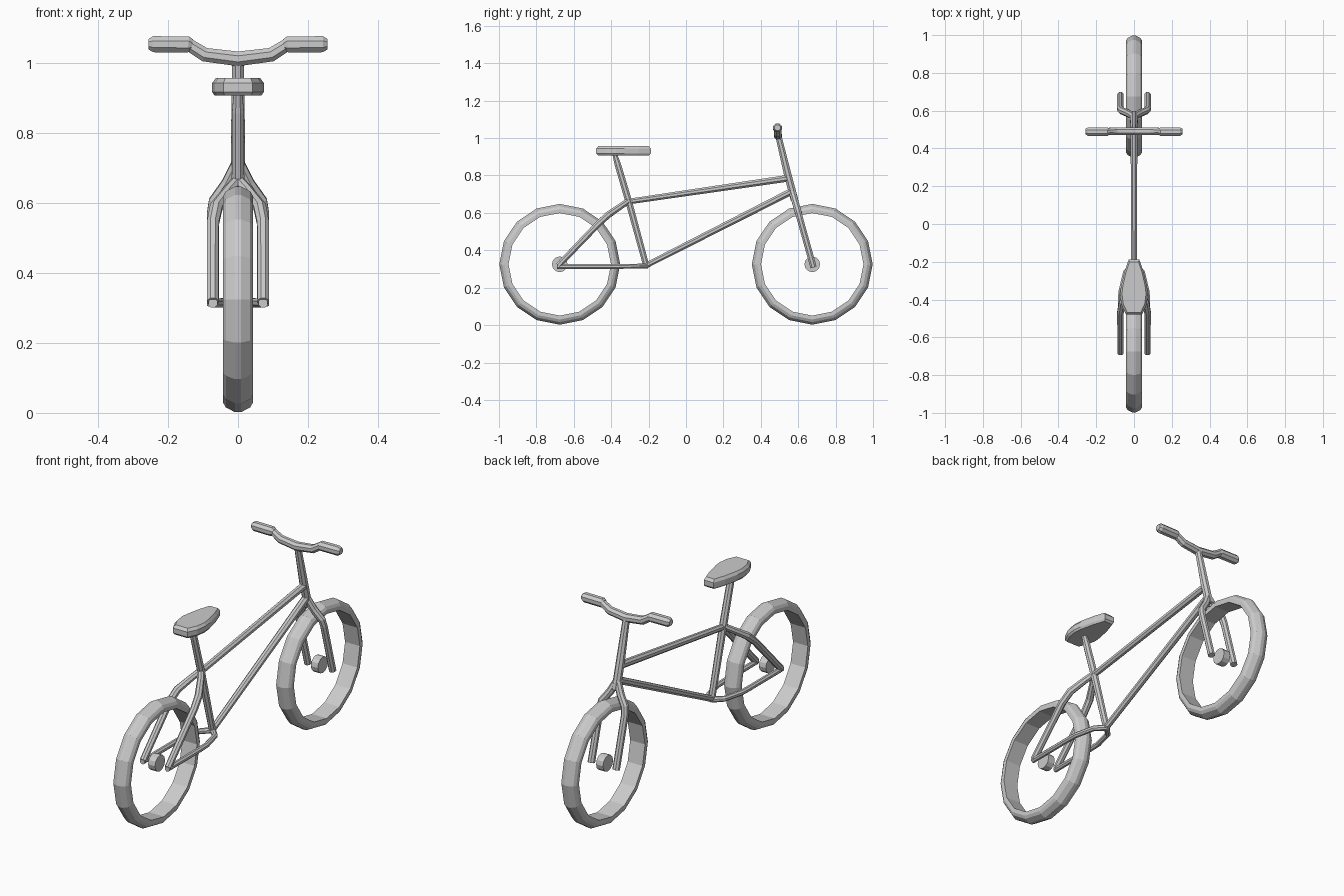
import bpy, bmesh, math
from mathutils import Vector

if "Cube" in bpy.data.objects:
    bpy.data.objects.remove(bpy.data.objects["Cube"])


def finish(name, bm):
    bmesh.ops.recalc_face_normals(bm, faces=bm.faces)
    me = bpy.data.meshes.new(name)
    bm.to_mesh(me)
    bm.free()
    ob = bpy.data.objects.new(name, me)
    bpy.context.collection.objects.link(ob)
    return ob


def bridge(bm, rings, close=False):
    n = len(rings[0])
    pairs = list(zip(rings, rings[1:])) + ([(rings[-1], rings[0])] if close else [])
    for a, b in pairs:
        for i in range(n):
            j = (i + 1) % n
            bm.faces.new((a[i], a[j], b[j], b[i]))
    if not close:
        bm.faces.new(rings[0])
        bm.faces.new(rings[-1])


def tube(name, pts, radii, ref=(1, 0, 0), sides=8):
    """Faceted tube along a path, one radius per point."""
    bm = bmesh.new()
    pts = [Vector(p) for p in pts]
    if not isinstance(radii, (list, tuple)):
        radii = [radii] * len(pts)
    rings = []
    for i, p in enumerate(pts):
        d = Vector()
        if i > 0:
            d += (p - pts[i - 1]).normalized()
        if i < len(pts) - 1:
            d += (pts[i + 1] - p).normalized()
        d.normalize()
        u = Vector(ref)
        u = (u - d * u.dot(d)).normalized()
        v = d.cross(u)
        r = radii[i] / math.cos(math.pi / sides)
        ring = []
        for k in range(sides):
            a = 2 * math.pi * (k + 0.5) / sides
            ring.append(bm.verts.new(p + (u * math.cos(a) + v * math.sin(a)) * r))
        rings.append(ring)
    bridge(bm, rings)
    return finish(name, bm)


def lathe_x(name, profile, centre, sides, close):
    """Spin an (x, radius) profile about the x axis."""
    bm = bmesh.new()
    rings = []
    for x, r in profile:
        ring = []
        for k in range(sides):
            a = 2 * math.pi * k / sides
            ring.append(bm.verts.new((x, centre[0] + r * math.cos(a), centre[1] + r * math.sin(a))))
        rings.append(ring)
    bridge(bm, rings, close)
    return finish(name, bm)


# Wheels and hubs
half = [(0.009, 0.323), (0.035, 0.309), (0.043, 0.295), (0.043, 0.274)]
tyre = half + [(-x, r) for x, r in reversed(half)]
for end, y in (("front", 0.675), ("rear", -0.675)):
    lathe_x(end + "_wheel", tyre, (y, 0.325), 16, True)
    lathe_x(end + "_hub", [(-0.02, 0.042), (0.02, 0.042)], (y, 0.325), 12, False)

# Main frame tubes
tube("top_tube", [(0, -0.31, 0.66), (0, 0.545, 0.785)], [0.015, 0.018])
tube("down_tube", [(0, -0.215, 0.318), (0, 0.565, 0.715)], [0.015, 0.018])
tube("seat_tube", [(0, -0.21, 0.308), (0, -0.306, 0.66), (0, -0.365, 0.86), (0, -0.383, 0.92)],
     [0.016, 0.018, 0.017, 0.012])
tube("steering_tube", [(0, 0.492, 1.02), (0, 0.545, 0.80), (0, 0.580, 0.67)], [0.016, 0.02, 0.02])

# Fork legs and rear stays, both sides
for side, s in (("left", -1), ("right", 1)):
    tube(side + "_fork_leg",
         [(0, 0.568, 0.715), (s * 0.030, 0.585, 0.655), (s * 0.066, 0.600, 0.605),
          (s * 0.072, 0.609, 0.57), (s * 0.072, 0.682, 0.308)], [0.018, 0.018, 0.018, 0.017, 0.017])
    tube(side + "_seat_stay",
         [(0, -0.306, 0.665), (s * 0.025, -0.345, 0.638), (s * 0.062, -0.415, 0.59),
          (s * 0.072, -0.468, 0.542), (s * 0.072, -0.683, 0.318)], [0.016, 0.016, 0.018, 0.017, 0.016])
    tube(side + "_chain_stay",
         [(0, -0.21, 0.316), (s * 0.045, -0.255, 0.315), (s * 0.070, -0.36, 0.314),
          (s * 0.072, -0.42, 0.314), (s * 0.072, -0.69, 0.314)], [0.014, 0.013, 0.013, 0.013, 0.013])
    # Grips
    tube(side + "_grip",
         [(s * 0.132, 0.489, 1.052), (s * 0.142, 0.489, 1.054), (s * 0.243, 0.489, 1.055),
          (s * 0.256, 0.489, 1.055)], [0.017, 0.023, 0.023, 0.015], ref=(0, 1, 0))

# Handlebar
bar = [(0.14, 1.053), (0.095, 1.025), (0, 1.013)]
path = [(-x, 0.491, z) for x, z in bar] + [(x, 0.491, z) for x, z in reversed(bar[:-1])]
tube("handlebar", path, [0.018, 0.02, 0.021, 0.02, 0.018], ref=(0, 1, 0))

# Seat: rounded teardrop outline stacked in layers
outline = [(0.028, -0.188), (0.050, -0.25), (0.069, -0.33), (0.074, -0.375), (0.066, -0.43), (0.042, -0.480)]
outline += [(-x, y) for x, y in reversed(outline)]
bm = bmesh.new()
layers = []
for z, k in ((0.908, 0.90), (0.918, 1.0), (0.944, 1.0), (0.958, 0.86)):
    layers.append([bm.verts.new((x * k, -0.335 + (y + 0.335) * (0.4 + 0.6 * k), z)) for x, y in outline])
bridge(bm, layers)
finish("seat", bm)
